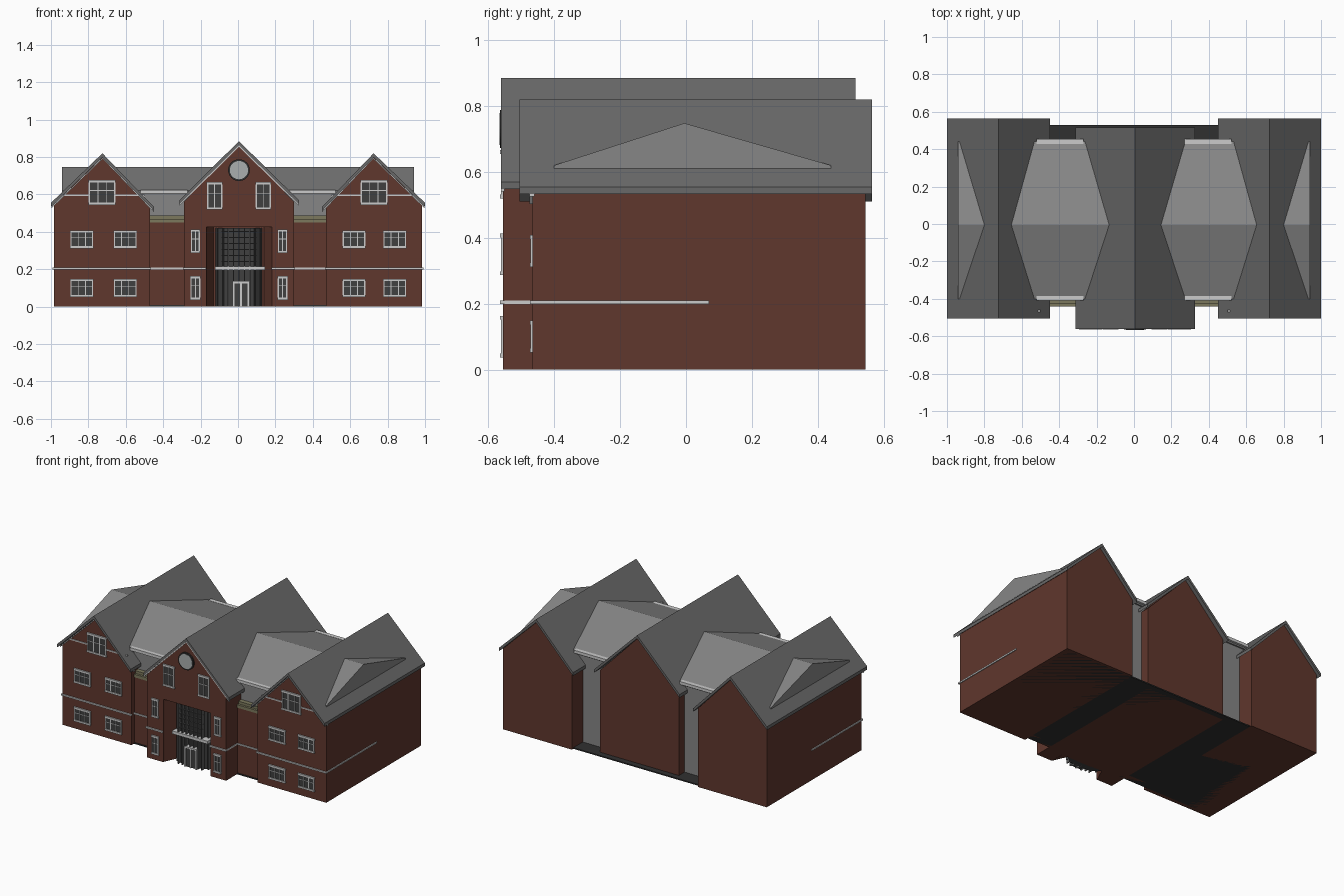
import bpy, bmesh, math
from mathutils import Matrix

if "Cube" in bpy.data.objects:
    bpy.data.objects.remove(bpy.data.objects["Cube"])


def material(name, r, g, b):
    m = bpy.data.materials.new(name)
    m.diffuse_color = (r, g, b, 1)
    m.use_nodes = True
    m.node_tree.nodes["Principled BSDF"].inputs["Base Color"].default_value = m.diffuse_color
    return m


BRICK = material("brick", 0.115, 0.038, 0.026)
SLATE = material("slate", 0.14, 0.14, 0.14)
LIGHT_SLATE = material("light_slate", 0.24, 0.24, 0.24)
TRIM = material("trim", 0.55, 0.55, 0.54)
GLASS = material("glass", 0.05, 0.05, 0.05)
PALE = material("pale_glass", 0.4, 0.43, 0.43)
OLIVE = material("olive", 0.2, 0.19, 0.11)
DARK = material("dark_metal", 0.03, 0.03, 0.03)


def finish(name, bm, *mats):
    bmesh.ops.recalc_face_normals(bm, faces=bm.faces)
    me = bpy.data.meshes.new(name)
    bm.to_mesh(me)
    bm.free()
    for m in mats:
        me.materials.append(m)
    ob = bpy.data.objects.new(name, me)
    bpy.context.collection.objects.link(ob)
    return ob


def prism(name, pts, axis, a, b, mat):
    """Extrude a 2D profile along an axis from a to b."""
    place = {'x': lambda p, t: (t, p[0], p[1]),
             'y': lambda p, t: (p[0], t, p[1]),
             'z': lambda p, t: (p[0], p[1], t)}[axis]
    bm = bmesh.new()
    ends = [[bm.verts.new(place(p, t)) for p in pts] for t in (a, b)]
    for loop in ends:
        bm.faces.new(loop)
    n = len(pts)
    for i in range(n):
        j = (i + 1) % n
        bm.faces.new((ends[0][i], ends[0][j], ends[1][j], ends[1][i]))
    return finish(name, bm, mat)


def add_box(bm, x0, x1, y0, y1, z0, z1, slot=0):
    geo = bmesh.ops.create_cube(bm, size=1)
    for v in geo['verts']:
        v.co.x = (x0 + x1) / 2 + v.co.x * (x1 - x0)
        v.co.y = (y0 + y1) / 2 + v.co.y * (y1 - y0)
        v.co.z = (z0 + z1) / 2 + v.co.z * (z1 - z0)
        for f in v.link_faces:
            f.material_index = slot


def box(name, x0, x1, y0, y1, z0, z1, mat):
    bm = bmesh.new()
    add_box(bm, x0, x1, y0, y1, z0, z1)
    return finish(name, bm, mat)


def window(name, cx, cz, w, h, wall, cols=3, bar=0.007):
    """Glass pane with a frame, mullions, sill and lintel on a front wall."""
    bm = bmesh.new()
    x0, x1, z0, z1 = cx - w / 2, cx + w / 2, cz - h / 2, cz + h / 2
    add_box(bm, x0, x1, wall - 0.003, wall + 0.01, z0, z1, 1)
    for i in range(cols + 1):
        x = x0 + w * i / cols
        t = bar / 2 if i in (0, cols) else bar / 3
        add_box(bm, x - t, x + t, wall - 0.007, wall + 0.005, z0, z1)
    add_box(bm, x0, x1, wall - 0.006, wall + 0.005, cz + h * 0.08, cz + h * 0.08 + 0.004)
    for z in (z0, z1):
        add_box(bm, x0 - 0.005, x1 + 0.005, wall - 0.009, wall + 0.005, z - 0.006, z + 0.006)
    finish(name, bm, TRIM, GLASS)


def gable_roof(name, left, ridge, right, y0, y1, mat=SLATE, t=0.022):
    pts = [left, ridge, right] + [(x, z - t) for x, z in (right, ridge, left)]
    prism(name, pts, 'y', y0, y1, mat)


# Ground slab and the plain block linking the gabled wings
box("floor_slab", -0.96, 0.96, -0.44, 0.53, 0, 0.008, DARK)
box("link_block", -0.5, 0.5, -0.395, 0.43, 0.004, 0.61, LIGHT_SLATE)

# Long cross roof with gutters
prism("cross_roof", [(-0.4, 0.595), (-0.4, 0.62), (-0.005, 0.748), (0.44, 0.62), (0.44, 0.595)],
      'x', -0.942, 0.942, LIGHT_SLATE)
for side, y in (("front", -0.402), ("back", 0.435)):
    for s in (-1, 1):
        box(side + "_gutter", min(s * 0.27, s * 0.52), max(s * 0.27, s * 0.52),
            y - 0.008, y + 0.02, 0.605, 0.625, TRIM)

for s in (-1, 1):
    tag = "left" if s < 0 else "right"

    def span(a, b):
        return min(s * a, s * b), max(s * a, s * b)

    # Wing walls, roof and edge board
    prism(tag + "_wing_walls", [(s * x, z) for x, z in
          ((0.985, 0), (0.985, 0.545), (0.725, 0.80), (0.47, 0.53), (0.47, 0))], 'y', -0.465, 0.545, BRICK)
    eaves = [(s * 1.0, 0.555), (s * 0.725, 0.82), (s * 0.449, 0.533)]
    gable_roof(tag + "_wing_roof", *eaves, -0.505, 0.565)
    gable_roof(tag + "_wing_edge_board", *[(x * 0.998, z - 0.022) for x, z in eaves],
               -0.475, -0.46, TRIM, 0.008)
    # Wing windows
    for x in (0.603, 0.835 if s < 0 else 0.915):
        x = x if s < 0 else {0.603: 0.62, 0.915: 0.838}.get(x, x)
        for z in (0.1, 0.36):
            window(tag + "_wing_window", s * x, z, 0.115, 0.085, -0.465)
    window(tag + "_gable_window", s * 0.727, 0.61, 0.135, 0.12, -0.465)
    # Wing bands
    box(tag + "_front_band", *span(0.465, 0.99), -0.474, -0.46, 0.2, 0.21, TRIM)
    box(tag + "_side_band", *span(0.98, 0.991), -0.474, 0.07, 0.2, 0.21, TRIM)
    for a, b in ((0.5, 0.655), (0.8, 0.93)):
        box(tag + "_gable_band", *span(a, b), -0.471, -0.46, 0.592, 0.6, TRIM)
    # Recessed brick link with stepped coping
    box(tag + "_link_wall", *span(0.27, 0.48), -0.435, -0.39, 0, 0.45, BRICK)
    box(tag + "_link_band", *span(0.29, 0.48), -0.442, -0.43, 0.2, 0.21, TRIM)
    box(tag + "_coping_low", *span(0.27, 0.48), -0.44, -0.39, 0.45, 0.47, OLIVE)
    box(tag + "_coping_high", *span(0.27, 0.48), -0.425, -0.39, 0.47, 0.488, OLIVE)

    # Centre windows and bands
    cx = 0.005
    window(tag + "_centre_upper_window", cx + s * 0.13, 0.593, 0.075, 0.135, -0.555, 2)
    window(tag + "_centre_side_window", cx + s * 0.233, 0.35, 0.042, 0.115, -0.555, 2)
    window(tag + "_centre_low_window", cx + s * 0.233, 0.1, 0.046, 0.115, -0.555, 2)
    b0, b1 = span(0.175, 0.3)
    box(tag + "_centre_band", b0 + cx, b1 + cx, -0.565, -0.55, 0.2, 0.21, TRIM)
    b0, b1 = span(0.29, 0.299)
    box(tag + "_centre_return_band", b0 + cx, b1 + cx, -0.565, -0.43, 0.2, 0.21, TRIM)
    # Splayed brick sides of the entrance
    prism(tag + "_entrance_splay", [(cx + s * 0.176, -0.55), (cx + s * 0.135, -0.46),
                                    (cx + s * 0.176, -0.46)], 'z', 0, 0.425, BRICK)

# Centre block: rear body and front wall with the entrance opening
prism("centre_body", [(-0.29, 0), (-0.29, 0.56), (0.005, 0.865), (0.3, 0.56), (0.3, 0)],
      'y', -0.46, 0.49, BRICK)
prism("centre_front_wall", [(-0.29, 0), (-0.168, 0), (-0.168, 0.425), (0.182, 0.425), (0.182, 0),
                            (0.3, 0), (0.3, 0.56), (0.005, 0.865), (-0.29, 0.56)],
      'y', -0.555, -0.46, BRICK)
ceave = [(-0.312, 0.57), (0.005, 0.885), (0.325, 0.57)]
gable_roof("centre_roof", *ceave, -0.562, 0.515)
gable_roof("centre_edge_board", *[(x, z - 0.022) for x, z in ceave], -0.561, -0.55, TRIM, 0.008)

# Round gable window
for name, r, depth, mat in (("round_window_ring", 0.058, 0.018, DARK),
                            ("round_window_pane", 0.049, 0.022, PALE)):
    bm = bmesh.new()
    bmesh.ops.create_cone(bm, cap_ends=True, segments=32, radius1=r, radius2=r, depth=depth,
                          matrix=Matrix.Translation((0.005, -0.555, 0.73))
                          @ Matrix.Rotation(math.pi / 2, 4, 'X'))
    finish(name, bm, mat)

# Glazed entrance bay
prism("entrance_glass", [(-0.125, -0.455), (-0.075, -0.5), (0.085, -0.5), (0.135, -0.455)],
      'z', 0, 0.42, GLASS)
bm = bmesh.new()
for i in range(9):
    x = -0.11 + i * 0.0288
    y = -0.505 if 0 < i < 8 else -0.475
    add_box(bm, x - 0.003, x + 0.003, y - 0.018, y + 0.02, 0, 0.42)
for i in range(6):
    z = 0.24 + i * 0.032
    add_box(bm, -0.085, 0.095, -0.512, -0.49, z, z + 0.004)
finish("entrance_mullions", bm, material("mullion", 0.1, 0.1, 0.1))
box("entrance_canopy_band", -0.122, 0.145, -0.53, -0.46, 0.195, 0.215, TRIM)

# Double door frame
bm = bmesh.new()
for x in (-0.025, 0.016, 0.057):
    add_box(bm, x - 0.005, x + 0.005, -0.532, -0.5, 0, 0.135)
add_box(bm, -0.03, 0.062, -0.532, -0.5, 0.125, 0.137)
add_box(bm, -0.02, 0.052, -0.524, -0.5, 0, 0.125, 1)
finish("double_door", bm, TRIM, GLASS)
